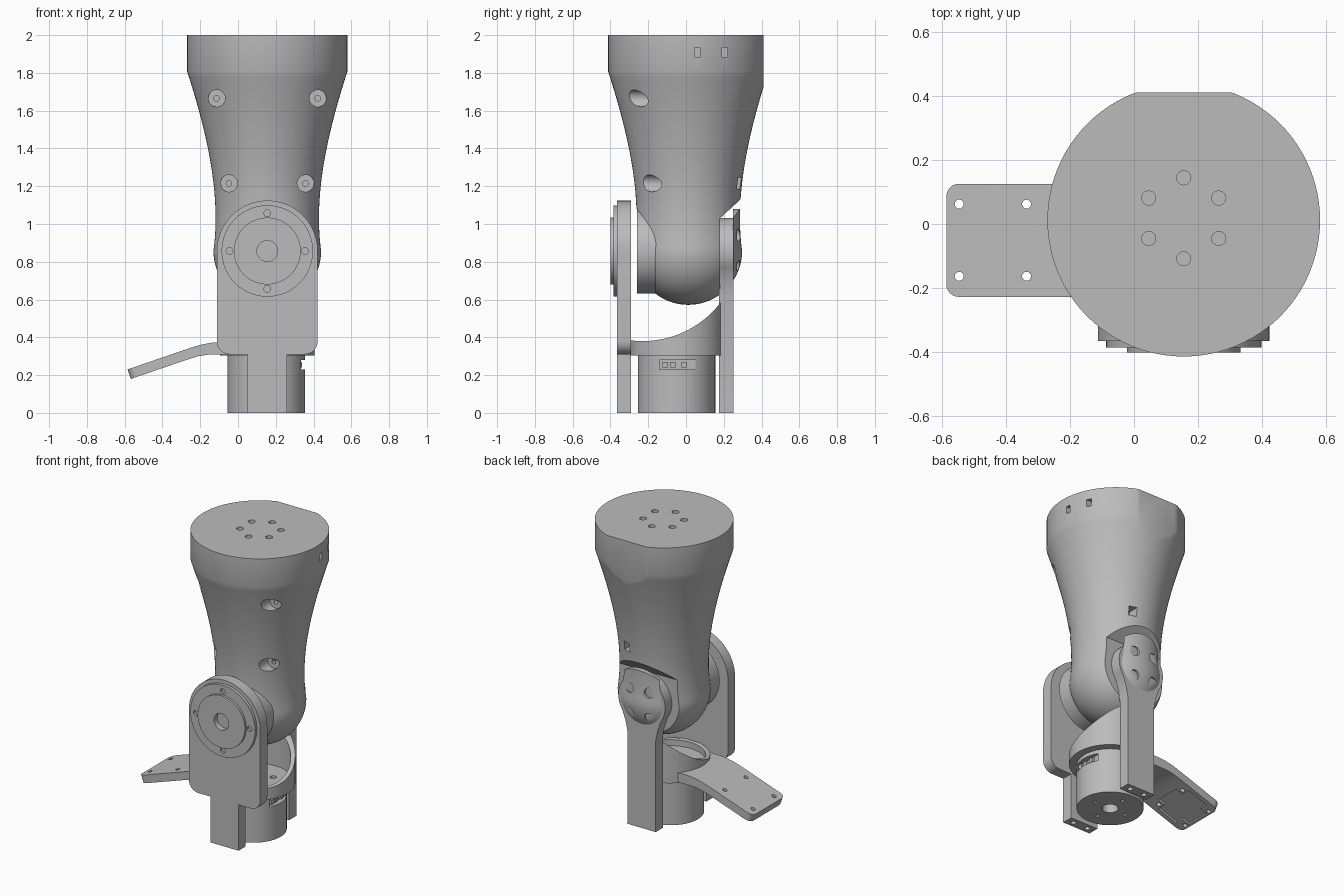
import bpy, bmesh
from math import pi, sin, cos, radians
from mathutils import Vector, Matrix
from mathutils.geometry import interpolate_bezier

if "Cube" in bpy.data.objects:
    bpy.data.objects.remove(bpy.data.objects["Cube"], do_unlink=True)

GREY = bpy.data.materials.new("matte_grey")
GREY.use_nodes = True
GREY.diffuse_color = (0.5, 0.5, 0.5, 1)
GREY.node_tree.nodes["Principled BSDF"].inputs["Base Color"].default_value = (0.5, 0.5, 0.5, 1)

CX, BODY_Y, JOINT_Z = 0.155, 0.012, 0.857
CUP_Y = -0.05
TURN = {"X": Matrix.Rotation(pi / 2, 4, "Y"), "Y": Matrix.Rotation(pi / 2, 4, "X"), "Z": Matrix()}


def finish(name, bm):
    bmesh.ops.recalc_face_normals(bm, faces=bm.faces)
    mesh = bpy.data.meshes.new(name)
    bm.to_mesh(mesh)
    bm.free()
    mesh.materials.append(GREY)
    obj = bpy.data.objects.new(name, mesh)
    bpy.context.collection.objects.link(obj)
    return obj


def cylinder(name, centre, radius, depth, axis="Z", sides=32):
    bm = bmesh.new()
    bmesh.ops.create_cone(bm, cap_ends=True, segments=sides, radius1=radius, radius2=radius,
                          depth=depth, matrix=Matrix.Translation(centre) @ TURN[axis])
    return finish(name, bm)


def box(name, centre, size, tilt=0):
    bm = bmesh.new()
    place = Matrix.Translation(centre) @ Matrix.Rotation(tilt, 4, "Y") @ Matrix.Diagonal((*size, 1))
    bmesh.ops.create_cube(bm, size=1, matrix=place)
    return finish(name, bm)


def prism(name, outline, start, end, axis="Y", corner=None):
    """Extrude an outline; Y uses (x, z) points and X uses (y, z) points."""
    bm = bmesh.new()
    make = (lambda a, b: (a, start, b)) if axis == "Y" else (lambda a, b: (start, a, b))
    face = bm.faces.new([bm.verts.new(make(a, b)) for a, b in outline])
    ext = bmesh.ops.extrude_face_region(bm, geom=[face])["geom"]
    push = Vector((0, end - start, 0)) if axis == "Y" else Vector((end - start, 0, 0))
    bmesh.ops.translate(bm, vec=push, verts=[v for v in ext if isinstance(v, bmesh.types.BMVert)])
    if corner:
        edges = [e for e in bm.edges if all(v.co.x < -0.5 for v in e.verts)
                 and abs(e.verts[0].co.y - e.verts[1].co.y) < 0.001]
        bmesh.ops.bevel(bm, geom=edges, offset=corner, segments=6, profile=0.5, affect="EDGES")
    return finish(name, bm)


def arc(x, z, radius, a0, a1, steps):
    angles = [radians(a0 + (a1 - a0) * i / steps) for i in range(steps + 1)]
    return [(x + radius * cos(a), z + radius * sin(a)) for a in angles]


def boolean(obj, tool, operation="DIFFERENCE", keep=False):
    mod = obj.modifiers.new("cut", "BOOLEAN")
    mod.operation, mod.solver, mod.object = operation, "EXACT", tool
    bpy.context.view_layer.objects.active = obj
    bpy.ops.object.modifier_apply(modifier=mod.name)
    if not keep:
        bpy.data.objects.remove(tool, do_unlink=True)


def drill(obj, centre, radius, depth, axis="Z", sides=20):
    boolean(obj, cylinder("drill", centre, radius, depth, axis, sides))


# Flared forearm shell with a ball-shaped lower end
def forearm(name):
    flare = interpolate_bezier(Vector((0.425, 0, 1.81)), Vector((0.315, 0, 1.47)),
                               Vector((0.245, 0, 1.15)), Vector((0.285, 0, JOINT_Z)), 28)
    profile = [(0, 2), (0.425, 2)] + [(p.x, p.z) for p in flare]
    profile += arc(0, JOINT_Z, 0.285, 0, -90, 16)[1:]
    bm = bmesh.new()
    verts = [bm.verts.new((r, 0, z)) for r, z in profile]
    edges = [bm.edges.new(pair) for pair in zip(verts, verts[1:])]
    bmesh.ops.spin(bm, geom=verts + edges, cent=(0, 0, 0), axis=(0, 0, 1), angle=2 * pi, steps=96)
    bmesh.ops.remove_doubles(bm, verts=bm.verts, dist=0.0005)
    bmesh.ops.translate(bm, vec=(CX, BODY_Y, 0), verts=bm.verts)
    return finish(name, bm)


body = forearm("forearm_body")
cap = forearm("rear_joint_cap")
boolean(body, box("back_flat", (CX, 0.61, 1.7), (2, 0.4, 1)))
boolean(body, prism("rear_clearance", [(0.18, 0.4), (0.18, 1.03), (0.31, 1.15), (0.6, 1.15), (0.6, 0.4)],
                    -0.5, 1, "X"))
boolean(body, cylinder("front_clearance", (CX, -0.36, JOINT_Z), 0.225, 0.2, "Y", 64))

# Screw bores on the front of the forearm
for dx, z, floor in ((0.268, 1.665, -0.2), (0.203, 1.215, -0.13)):
    for side in (-1, 1):
        drill(body, (CX + side * dx, floor - 0.25, z), 0.045, 0.5, "Y")
        drill(body, (CX + side * dx, floor, z), 0.015, 0.06, "Y", 12)

# Mounting holes on top and small slots in the shell
for i in range(6):
    a = radians(30 + 60 * i)
    drill(body, (CX + 0.126 * cos(a), 0.018 + 0.126 * sin(a), 2), 0.022, 0.12)
for y in (0.06, 0.205):
    boolean(body, box("side_slot", (CX + 0.4, y, 1.91), (0.16, 0.03, 0.05)))
boolean(body, box("rear_slot", (CX + 0.09, 0.28, 1.215), (0.05, 0.12, 0.06)))

# Rear joint cap follows the forearm surface
boolean(cap, cylinder("cap_trim", (CX, 0.36, JOINT_Z), 0.222, 0.22, "Y", 64), "INTERSECT")
for sx in (-1, 1):
    for sz in (-1, 1):
        drill(cap, (CX + sx * 0.075, 0.31, JOINT_Z + sz * 0.085), 0.034, 0.08, "Y")

# Front joint boss
cylinder("front_boss", (CX, -0.18, JOINT_Z), 0.225, 0.16, "Y", 64)

# Front bracket plate with a round head and a narrow tongue
W, T = 0.267, 0.105
outline = arc(CX, JOINT_Z, W, 0, 180, 40)
outline += arc(CX - W + 0.07, 0.38, 0.07, 180, 270, 8)
outline += [(CX - T, 0.31), (CX - T, 0), (CX + T, 0), (CX + T, 0.31)]
outline += arc(CX + W - 0.07, 0.38, 0.07, 270, 360, 8)
bracket = prism("front_bracket", outline, -0.365, -0.29)
flange = cylinder("front_flange", (CX, -0.37, JOINT_Z), 0.242, 0.03, "Y", 64)
hub = cylinder("front_hub", (CX, -0.39, JOINT_Z), 0.177, 0.02, "Y", 64)
drill(hub, (CX, -0.39, JOINT_Z), 0.055, 0.1, "Y", 32)
drill(flange, (CX, -0.37, JOINT_Z), 0.055, 0.1, "Y", 32)
for i in range(4):
    a = i * pi / 2
    drill(flange, (CX + 0.2 * cos(a), -0.385, JOINT_Z + 0.2 * sin(a)), 0.018, 0.03, "Y", 16)

# Rear arm with a round head
outline = arc(CX, JOINT_Z, 0.175, -35, 215, 40)
outline += [(CX - 0.12, 0.69), (CX - T, 0.62), (CX - T, 0), (CX + T, 0), (CX + T, 0.62), (CX + 0.12, 0.69)]
rear_arm = prism("rear_arm", outline, 0.175, 0.252)
for leg, y in ((bracket, -0.327), (rear_arm, 0.213)):
    for side in (-1, 1):
        drill(leg, (CX + side * 0.055, y, 0), 0.017, 0.1, "Z", 16)

# Base drum with bottom holes and a side port
drum = cylinder("base_drum", (0.15, CUP_Y, 0.155), 0.205, 0.31, "Z", 64)
drill(drum, (0.15, CUP_Y, 0), 0.05, 0.16, "Z", 32)
for i in range(4):
    a = i * pi / 2
    drill(drum, (0.15 + 0.12 * cos(a), CUP_Y + 0.12 * sin(a), 0), 0.012, 0.1, "Z", 12)
boolean(drum, box("port_recess", (0.36, -0.045, 0.255), (0.08, 0.19, 0.05)))
for y in (-0.11, -0.07, -0.01):
    box("port_socket", (0.326, y, 0.255), (0.025, 0.03, 0.03))

# Scooped cup above the drum
cup = cylinder("scooped_cup", (CX, CUP_Y + 0.005, 0.47), 0.25, 0.33, "Z", 96)
boolean(cup, cylinder("scoop", (CX, -0.23, 0.9), 0.52, 1, "X", 128))

# Sloping side flap with rounded corners
top = [(0, 0.375), (-0.1, 0.375), (-0.15, 0.37), (-0.2, 0.36), (-0.25, 0.345), (-0.585, 0.23)]
under = [(-0.567, 0.18), (-0.26, 0.285), (-0.21, 0.3), (-0.16, 0.308), (-0.1, 0.31), (0, 0.31)]
flap = prism("side_flap", top + under, -0.227, 0.125, corner=0.04)
slope = -radians(18.8)
for size in ((0.26, 0.17, 0.03), (0.15, 0.29, 0.03)):
    boolean(flap, box("flap_recess", (-0.43, CUP_Y, 0.226), size, slope))
for x in (-0.545, -0.335):
    for y in (-0.163, 0.062):
        drill(flap, (x, y, 0.25), 0.014, 0.3, "Z", 16)

# Hollow the cup, leaving a floor with screw holes
for part in (cup, flap):
    drill(part, (CX, CUP_Y + 0.005, 0.64), 0.222, 0.6, "Z", 96)
for i in range(4):
    a = radians(45 + 90 * i)
    drill(cup, (CX + 0.12 * cos(a), CUP_Y + 0.12 * sin(a), 0.34), 0.02, 0.06, "Z", 16)

# Smooth curved surfaces, keep sharp edges
for obj in [o for o in bpy.context.collection.objects if o.type == "MESH"]:
    bpy.ops.object.select_all(action="DESELECT")
    obj.select_set(True)
    bpy.context.view_layer.objects.active = obj
    bpy.ops.object.shade_smooth_by_angle(angle=radians(30))
